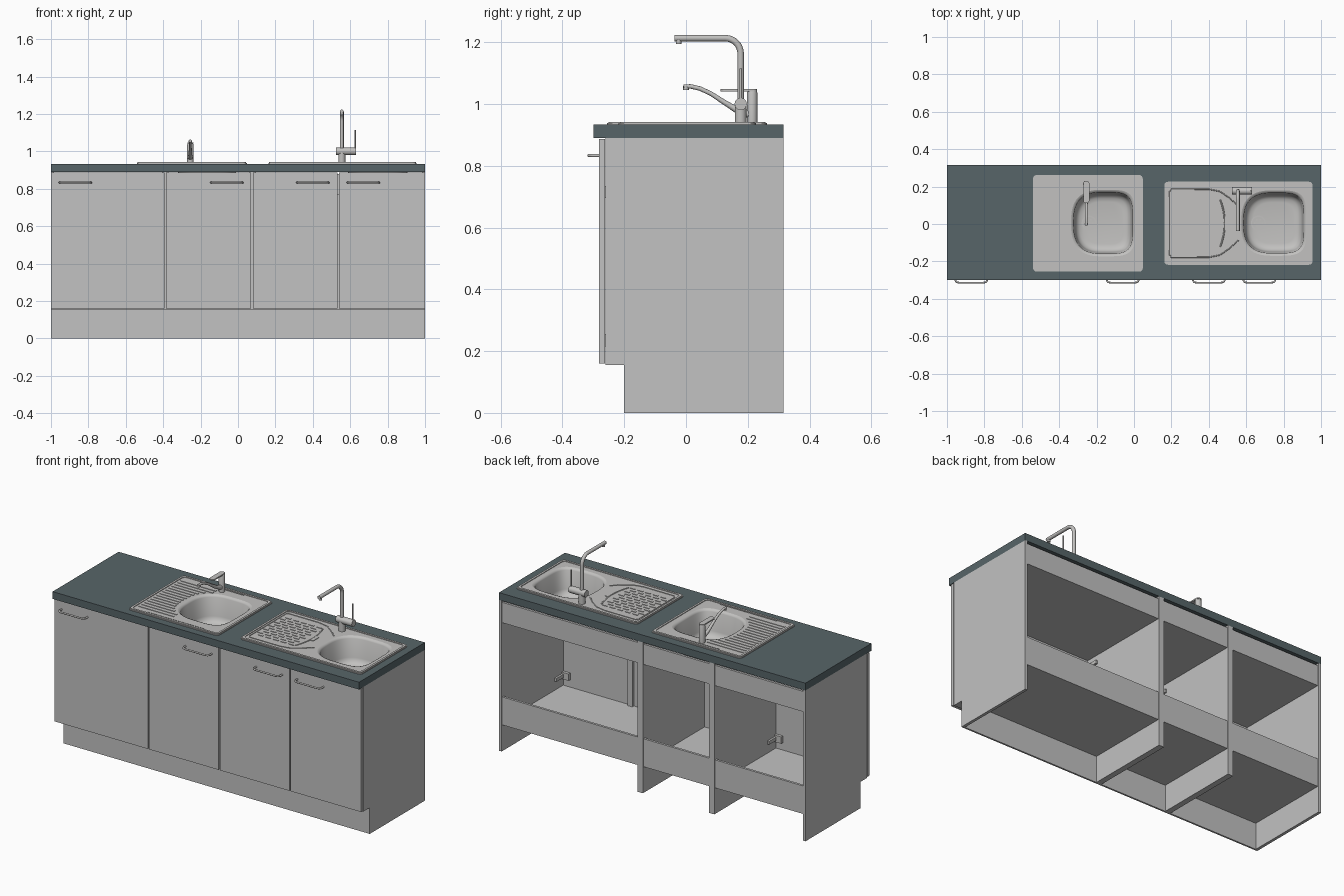
import bpy, bmesh, math
from mathutils import Vector

cube = bpy.data.objects.get("Cube")
if cube:
    bpy.data.objects.remove(cube, do_unlink=True)


def material(name, rgb):
    m = bpy.data.materials.new(name)
    m.use_nodes = True
    m.diffuse_color = (*rgb, 1)
    m.node_tree.nodes["Principled BSDF"].inputs["Base Color"].default_value = (*rgb, 1)
    return m


GREY = material("cabinet grey", (0.54, 0.54, 0.54))
SLATE = material("worktop slate", (0.095, 0.13, 0.14))
STEEL = material("brushed steel", (0.54, 0.535, 0.525))


def finish(name, bm, mat, smooth=False):
    bmesh.ops.recalc_face_normals(bm, faces=bm.faces)
    mesh = bpy.data.meshes.new(name)
    bm.to_mesh(mesh)
    bm.free()
    return place(name, mesh, mat, smooth)


def place(name, mesh, mat, smooth):
    mesh.materials.clear()
    mesh.materials.append(mat)
    ob = bpy.data.objects.new(name, mesh)
    bpy.context.collection.objects.link(ob)
    if smooth:
        bpy.ops.object.select_all(action="DESELECT")
        ob.select_set(True)
        bpy.context.view_layer.objects.active = ob
        bpy.ops.object.shade_smooth_by_angle(angle=math.radians(40))
    return ob


def add_box(bm, x, y, z):
    verts = bmesh.ops.create_cube(bm, size=1)["verts"]
    for v in verts:
        v.co = [(a + b) / 2 + c * (b - a) for (a, b), c in zip((x, y, z), v.co)]


def box(name, x, y, z, mat=GREY):
    bm = bmesh.new()
    add_box(bm, x, y, z)
    return finish(name, bm, mat)


def plate(name, loops, z0, z1, mat):
    """Flat plate; the first outline is the edge, the others are holes."""
    bm = bmesh.new()
    for loop in loops:
        vs = [bm.verts.new((x, y, z0)) for x, y in loop]
        for a, b in zip(vs, vs[1:] + vs[:1]):
            bm.edges.new((a, b))
    bmesh.ops.triangle_fill(bm, use_beauty=True, edges=bm.edges[:], normal=(0, 0, 1))
    out = bmesh.ops.extrude_face_region(bm, geom=bm.faces[:])
    for v in out["geom"]:
        if isinstance(v, bmesh.types.BMVert):
            v.co.z = z1
    return finish(name, bm, mat)


def tube(name, pts, r, mat=STEEL, radii=None):
    cu = bpy.data.curves.new(name, "CURVE")
    cu.dimensions = "3D"
    cu.bevel_depth, cu.bevel_resolution, cu.use_fill_caps = r, 4, True
    sp = cu.splines.new("POLY")
    sp.points.add(len(pts) - 1)
    for i, p in enumerate(pts):
        sp.points[i].co = (*p, 1)
        sp.points[i].radius = radii[i] if radii else 1
    tmp = bpy.data.objects.new(name + " path", cu)
    bpy.context.collection.objects.link(tmp)
    bpy.context.view_layer.update()
    mesh = bpy.data.meshes.new_from_object(tmp.evaluated_get(bpy.context.evaluated_depsgraph_get()))
    bpy.data.objects.remove(tmp, do_unlink=True)
    return place(name, mesh, mat, True)


def rounded(x0, x1, y0, y1, r, n=6):
    pts = []
    for k, (cx, cy) in enumerate([(x1 - r, y1 - r), (x0 + r, y1 - r), (x0 + r, y0 + r), (x1 - r, y0 + r)]):
        for i in range(n + 1):
            a = math.pi / 2 * (k + i / n)
            pts.append((cx + r * math.cos(a), cy + r * math.sin(a)))
    return pts


def bowl_outline(c, half, grow=0.0, n=72):
    """Bowl shape: squarish on the right, bowed on the left."""
    pts = []
    for i in range(n):
        a = 2 * math.pi * (i + 0.5) / n
        co, si = math.cos(a), math.sin(a)
        e = 2 / (4.2 if co > 0 else 2.7)
        pts.append((c[0] + math.copysign(abs(co) ** e, co) * (half[0] + grow),
                    c[1] + math.copysign(abs(si) ** e, si) * (half[1] + grow)))
    return pts


# Cabinet carcasses: notched sides, floor, ceiling and back rails
T, TOP = 0.017, 0.89
SIDE = [(-0.26, 0.155), (-0.19, 0.155), (-0.19, 0), (0.315, 0), (0.315, TOP), (-0.26, TOP)]


def side_panel(name, x):
    bm = bmesh.new()
    face = bm.faces.new([bm.verts.new((x, y, z)) for y, z in SIDE])
    out = bmesh.ops.extrude_face_region(bm, geom=[face])
    bmesh.ops.translate(bm, vec=(T, 0, 0), verts=[v for v in out["geom"] if isinstance(v, bmesh.types.BMVert)])
    finish(name, bm, GREY)


for label, a, b in (("left", 0.078, 1), ("middle", -0.388, 0.078), ("right", -1, -0.388)):
    side_panel(label + "_cabinet_side_a", a)
    side_panel(label + "_cabinet_side_b", b - T)
    span = (a + T, b - T)
    box(label + "_cabinet_floor", span, (-0.26, 0.31), (0.155, 0.172))
    box(label + "_cabinet_ceiling", span, (-0.26, 0.296), (0.758, 0.77))
    box(label + "_back_top_rail", span, (0.296, 0.31), (0.758, 0.878))
    box(label + "_back_low_rail", span, (0.296, 0.31), (0.172, 0.32))
box("plinth", (-1, 1), (-0.2, -0.19), (0, 0.155))
box("centre_post", (0.522, 0.554), (-0.26, -0.245), (0.172, 0.758))

# Doors, bow handles and hinges
DOORS = [(-1, -0.392, -0.87, -0.405), (-0.384, 0.07, -0.06, -0.371),
         (0.08, 0.533, 0.4, 0.095), (0.541, 1, 0.67, 0.983)]
for i, (a, b, hx, hinge) in enumerate(DOORS):
    box(f"door_{i + 1}", (a, b), (-0.281, -0.262), (0.16, 0.887))
    path = [(-0.085, -0.28), (-0.085, -0.302), (-0.078, -0.311), (-0.065, -0.314)]
    path += [(-x, y) for x, y in reversed(path)]
    tube(f"handle_{i + 1}", [(hx + x, y, 0.833) for x, y in path], 0.005)
    inward = 1 if hinge < hx else -1
    for z in (0.235, 0.715):
        bm = bmesh.new()
        add_box(bm, sorted((hinge, hinge + inward * 0.012)), (-0.25, -0.18), (z - 0.01, z + 0.01))
        add_box(bm, sorted((hinge, hinge + inward * 0.045)), (-0.262, -0.245), (z - 0.02, z + 0.02))
        finish(f"hinge_{i + 1}", bm, STEEL)

# Worktop with bowl openings
A = ((-0.165, 0.005), (0.172, 0.178))
B = ((0.747, 0.005), (0.175, 0.175))
plate("worktop", [[(-1, -0.3), (1, -0.3), (1, 0.315), (-1, 0.315)],
                  bowl_outline(*A, 0.004), bowl_outline(*B, 0.004)], TOP, 0.933, SLATE)

# Sinks: deck, raised rim, lofted bowl and drain
DECK = 0.938


def sink(name, c, half, rect, drain):
    x0, x1, y0, y1 = rect
    plate(name + "_deck", [rounded(*rect, 0.02), bowl_outline(c, half)], 0.933, DECK, STEEL)
    rim = [rounded(x0 + d, x1 - d, y0 + d, y1 - d, 0.02) for d in (0.004, 0.016)]
    plate(name + "_rim", rim, DECK, DECK + 0.004, STEEL)
    bm = bmesh.new()
    previous = None
    for inset, depth in ((0, 0), (0.008, 0.003), (0.014, 0.012), (0.022, 0.12),
                         (0.03, 0.142), (0.045, 0.153), (0.065, 0.157)):
        ring = [bm.verts.new((x, y, DECK - depth)) for x, y in bowl_outline(c, half, -inset)]
        if previous:
            for k in range(len(ring)):
                bm.faces.new((previous[k - 1], previous[k], ring[k], ring[k - 1]))
        previous = ring
    bm.faces.new(previous)
    ob = finish(name + "_bowl", bm, STEEL, True)
    ob.data.flip_normals() if ob.data.polygons[-1].normal.z < 0 else None
    bottom = DECK - 0.157
    circle = [[(drain[0] + r * math.cos(t * math.pi / 16), drain[1] + r * math.sin(t * math.pi / 16))
               for t in range(32)] for r in (0.04, 0.033)]
    plate(name + "_drain_ring", circle, bottom, bottom + 0.003, STEEL)
    for k in range(6):
        t = k * math.pi / 3
        x, y = drain[0] + 0.02 * math.cos(t), drain[1] + 0.02 * math.sin(t)
        box(name + "_drain_stud", (x - 0.004, x + 0.004), (y - 0.004, y + 0.004), (bottom, bottom + 0.003), STEEL)


sink("right_sink", *A, (-0.54, 0.047, -0.255, 0.262), (-0.24, 0.005))
sink("left_sink", *B, (0.162, 0.955, -0.218, 0.226), (0.665, 0.005))

# Drainer ribs that stop at the bowed bowl edge
bm = bmesh.new()
for k in range(-7, 8):
    y = k * 0.028
    t = max(0, 1 - abs(y / A[1][1]) ** 2.7) ** (1 / 2.7)
    end = min(-0.28, A[0][0] - A[1][0] * t - 0.02)
    add_box(bm, (-0.51, end), (y - 0.004, y + 0.006), (DECK, DECK + 0.003))
add_box(bm, (-0.43, -0.06), (-0.234, -0.231), (DECK, DECK + 0.003))
add_box(bm, (-0.38, -0.13), (0.237, 0.24), (DECK, DECK + 0.003))
finish("right_drainer_ribs", bm, STEEL)

# Staggered drainer dashes, curved ridges and overflow
bm = bmesh.new()
for row in range(-5, 6):
    for k in range(5):
        x = 0.2 + k * 0.05 + (row % 2) * 0.02
        add_box(bm, (x, x + 0.032), (row * 0.026, row * 0.026 + 0.008), (DECK, DECK + 0.003))
finish("left_drainer_dashes", bm, STEEL)
for s in (1, -1):
    edge = [(0.19, 0.0), (0.19, 0.17), (0.2, 0.182), (0.4, 0.182), (0.46, 0.17), (0.51, 0.135), (0.56, 0.09)]
    tube("drainer_edge", [(x, 0.004 + s * y, DECK) for x, y in edge], 0.003)
arc = [(0.468 + 0.03 * (k / 6) ** 2, 0.004 + k * 0.021) for k in range(-6, 7)]
tube("drainer_arc", [(0.485 - (x - 0.468) * 0.8, y, DECK) for x, y in arc], 0.004)
plate("overflow", [rounded(0.482, 0.508, -0.025, 0.037, 0.012)], DECK, DECK + 0.003, STEEL)

# Low lever tap on the right sink
x = -0.255
tube("low_tap_body", [(x, 0.214, DECK), (x, 0.214, 1.036), (x, 0.214, 1.044)], 0.017, radii=[1, 1, 0.8])
tube("low_tap_spout", [(x, 0.21, 0.965), (x, 0.165, 0.98), (x, 0.12, 1.008), (x, 0.08, 1.034), (x, 0.045, 1.05),
                       (x, 0.015, 1.057), (x, -0.008, 1.056)], 0.008, radii=[1.7, 1.3, 1, 0.9, 0.9, 0.9, 0.9])
tube("low_tap_nozzle", [(x, 0, 1.058), (x, 0, 1.046)], 0.009)
plate("low_tap_lever", [rounded(x - 0.016, x + 0.016, 0.112, 0.23, 0.014)], 1.041, 1.048, STEEL)

# Tall swan-neck tap on the left sink
x, y = 0.555, 0.177
tube("tall_tap_base", [(x, y, DECK), (x, y, 1.0)], 0.019)
tube("tall_tap_cross_body", [(0.525, y, 1.0), (0.632, y, 1.0)], 0.02)
bend = [(x, y - 0.05 + 0.05 * math.cos(t * math.pi / 16), 1.163 + 0.05 * math.sin(t * math.pi / 16)) for t in range(9)]
tube("tall_tap_neck", [(x, y, 1.0)] + bend + [(x, -0.038, 1.213)], 0.0105)
tube("tall_tap_nozzle", [(x, -0.024, 1.213), (x, -0.024, 1.194)], 0.009)
tube("tall_tap_lever", [(0.626, y, 1.0), (0.626, y, 1.115)], 0.004)
